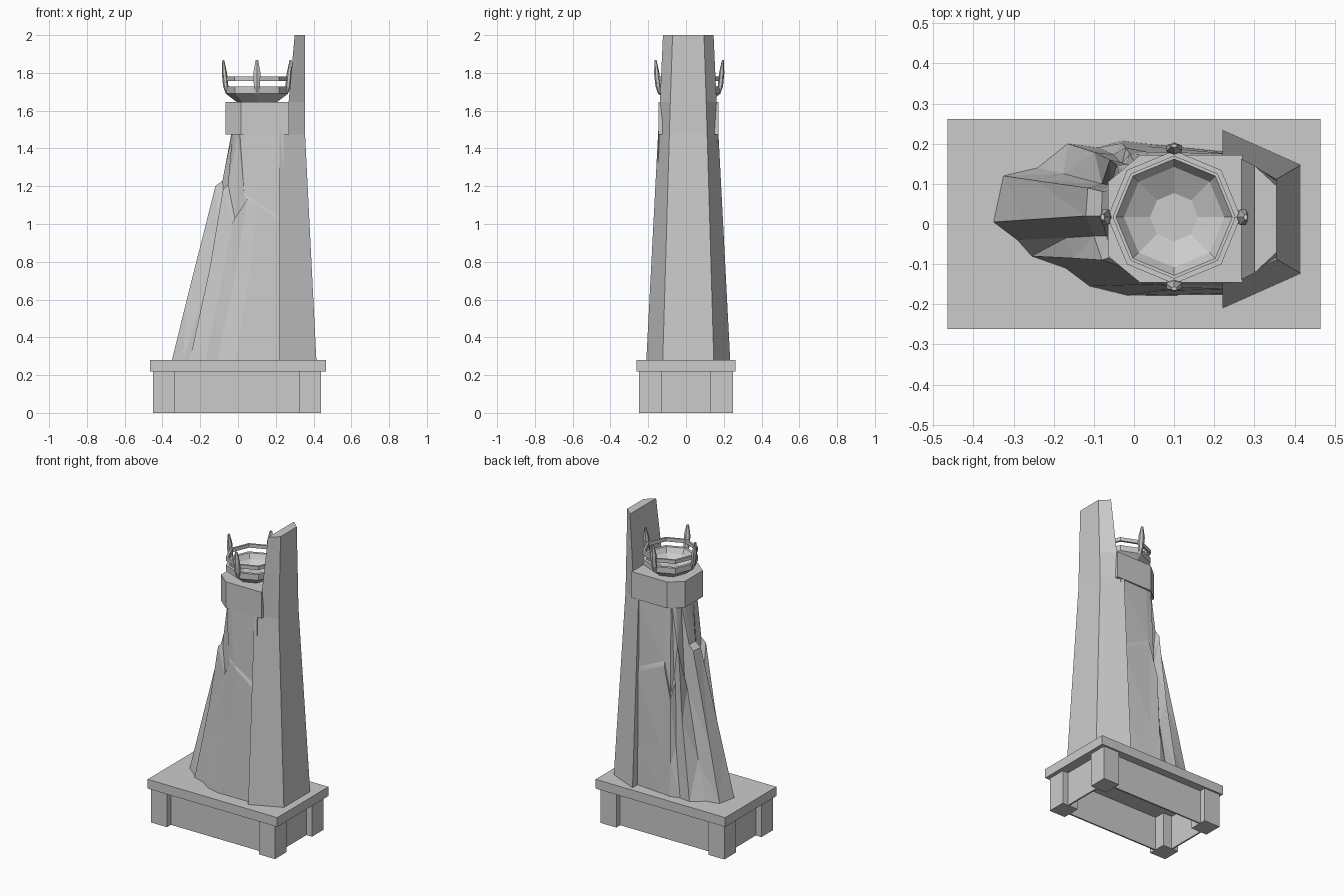
import bpy, bmesh, random
from math import cos, sin, pi
from mathutils import Vector

random.seed(4)
cube = bpy.data.objects.get("Cube")
if cube:
    bpy.data.objects.remove(cube, do_unlink=True)

stone = bpy.data.materials.new("grey stone")
stone.use_nodes = True
grey = (0.6, 0.6, 0.6, 1)
stone.diffuse_color = grey
stone.node_tree.nodes["Principled BSDF"].inputs["Base Color"].default_value = grey


def finish(name, bm):
    """Turn a bmesh into a flat shaded stone object."""
    bmesh.ops.recalc_face_normals(bm, faces=bm.faces)
    mesh = bpy.data.meshes.new(name)
    bm.to_mesh(mesh)
    bm.free()
    mesh.materials.append(stone)
    obj = bpy.data.objects.new(name, mesh)
    bpy.context.collection.objects.link(obj)
    return obj


def loft(name, rings, loop=False, facets=False):
    """Skin rings of points; cap the ends, or join last to first."""
    bm = bmesh.new()
    rows = [[bm.verts.new(p) for p in ring] for ring in rings]
    pairs = list(zip(rows, rows[1:]))
    if loop:
        pairs.append((rows[-1], rows[0]))
    else:
        bm.faces.new(rows[0])
        bm.faces.new(rows[-1])
    for low, high in pairs:
        for i in range(len(low)):
            j = (i + 1) % len(low)
            bm.faces.new((low[i], low[j], high[j], high[i]))
    if facets:
        bmesh.ops.triangulate(bm, faces=bm.faces)
    return finish(name, bm)


def box(name, x0, x1, y0, y1, z0, z1):
    plan = [(x0, y0), (x1, y0), (x1, y1), (x0, y1)]
    return loft(name, [[(x, y, z) for x, y in plan] for z in (z0, z1)])


# Plinth: slab, four legs and recessed panels, open underneath
box("plinth_slab", -0.465, 0.465, -0.262, 0.262, 0.22, 0.28)
for side, x0, x1 in (("right", -0.45, -0.335), ("left", 0.325, 0.44)):
    for end, y0, y1 in (("front", -0.25, -0.13), ("back", 0.13, 0.25)):
        box(f"{end}_{side}_leg", x0, x1, y0, y1, 0, 0.22)
for end, y in (("front", -0.21), ("back", 0.2)):
    box(f"{end}_panel", -0.34, 0.33, y, y + 0.01, 0, 0.22)
for side, x in (("right", -0.41), ("left", 0.39)):
    box(f"{side}_panel", x, x + 0.01, -0.14, 0.14, 0, 0.22)

# Tall tapering pillar with chamfered outer corners
MID = 0.012
pillar = [
    # z, inner x, outer x, inner half width, outer half width
    (0.28, 0.22, 0.415, 0.222, 0.135),
    (1.475, 0.22, 0.355, 0.16, 0.1),
    (1.645, 0.268, 0.355, 0.15, 0.095),
    (2.0, 0.3, 0.355, 0.134, 0.083),
]
loft("pillar", [[(a, MID - w, z), (b, MID - v, z), (b, MID + v, z), (a, MID + w, z)]
                for z, a, b, w, v in pillar])

# Faceted collar under the bowl
plan = [(-0.065, -0.08), (0.015, -0.146), (0.27, -0.146),
        (0.27, 0.172), (0.015, 0.172), (-0.065, 0.105)]
loft("collar", [[(x, y, z) for x, y in plan] for z in (1.475, 1.645)])

# Craggy rock: each column gives its foot, shoulder and top
columns = [
    ((0.24, 0.18), (0.24, 0.175, 1.0), (0.24, 0.165)),
    ((0.03, 0.2), (0.03, 0.18, 1.1), (0.04, 0.16)),
    ((-0.03, 0.207), (-0.02, 0.19, 0.9), (0, 0.155)),
    ((-0.09, 0.19), (-0.03, 0.15, 1.0), (-0.005, 0.15)),
    ((-0.165, 0.2), (-0.06, 0.16, 1.2), (-0.02, 0.13)),
    ((-0.24, 0.14), (-0.08, 0.1, 0.95), (-0.03, 0.09)),
    ((-0.325, 0.12), (-0.115, 0.09, 1.2), (-0.035, 0.07)),
    ((-0.35, 0.005), (-0.12, 0.02, 1.2), (-0.035, 0.02)),
    ((-0.29, -0.04), (-0.1, -0.03, 0.95), (-0.03, -0.03)),
    ((-0.255, -0.08), (-0.08, -0.09, 1.18), (-0.02, -0.07)),
    ((-0.17, -0.11), (-0.03, -0.11, 1.0), (0, -0.11)),
    ((-0.11, -0.155), (0.05, -0.15, 1.13), (0.01, -0.13)),
    ((-0.015, -0.178), (0.1, -0.158, 1.1), (0.05, -0.145)),
    ((0.24, -0.177), (0.24, -0.162, 1.0), (0.24, -0.145)),
]
rock = [[] for _ in range(5)]
for foot, shoulder, top in columns:
    foot, shoulder, top = Vector((*foot, 0.28)), Vector(shoulder), Vector((*top, 1.48))
    waist = foot.lerp(shoulder, random.uniform(0.3, 0.6))
    if foot.x < 0.1:
        waist.x += random.uniform(-0.005, 0.015)
    ledge = shoulder.lerp(top, 0.45)
    ledge.z = shoulder.z + 0.03
    for ring, point in zip(rock, (foot, waist, shoulder, ledge, top)):
        ring.append(point)
loft("rock", rock, facets=True)

# Eight sided fire bowl and the thin rail above it
CX, CY = 0.1, 0.017


def octagon(r, z):
    return [(CX + r * cos(i * pi / 4), CY + r * sin(i * pi / 4), z) for i in range(8)]


bowl = [(0.105, 1.645), (0.165, 1.69), (0.165, 1.727), (0.145, 1.727),
        (0.125, 1.695), (0.06, 1.66)]
loft("bowl", [octagon(r, z) for r, z in bowl])
rail = [(0.152, 1.757), (0.166, 1.757), (0.166, 1.78), (0.152, 1.78)]
loft("rail", [octagon(r, z) for r, z in rail], loop=True)

# Four leaf shaped prongs holding the rail
leaf = [
    # z, distance out, half depth, half width
    (1.69, 0.157, 0.008, 0.01),
    (1.73, 0.165, 0.014, 0.016),
    (1.8, 0.172, 0.014, 0.019),
    (1.867, 0.178, 0.005, 0.007),
]
for k, side in enumerate(("left", "back", "right", "front")):
    c, s = cos(k * pi / 2), sin(k * pi / 2)
    rings = []
    for z, out, depth, width in leaf:
        ring = []
        for i in range(6):
            r = out + depth * cos(i * pi / 3)
            t = width * sin(i * pi / 3) / sin(pi / 3)
            ring.append((CX + r * c - t * s, CY + r * s + t * c, z))
        rings.append(ring)
    loft(f"{side}_prong", rings)
